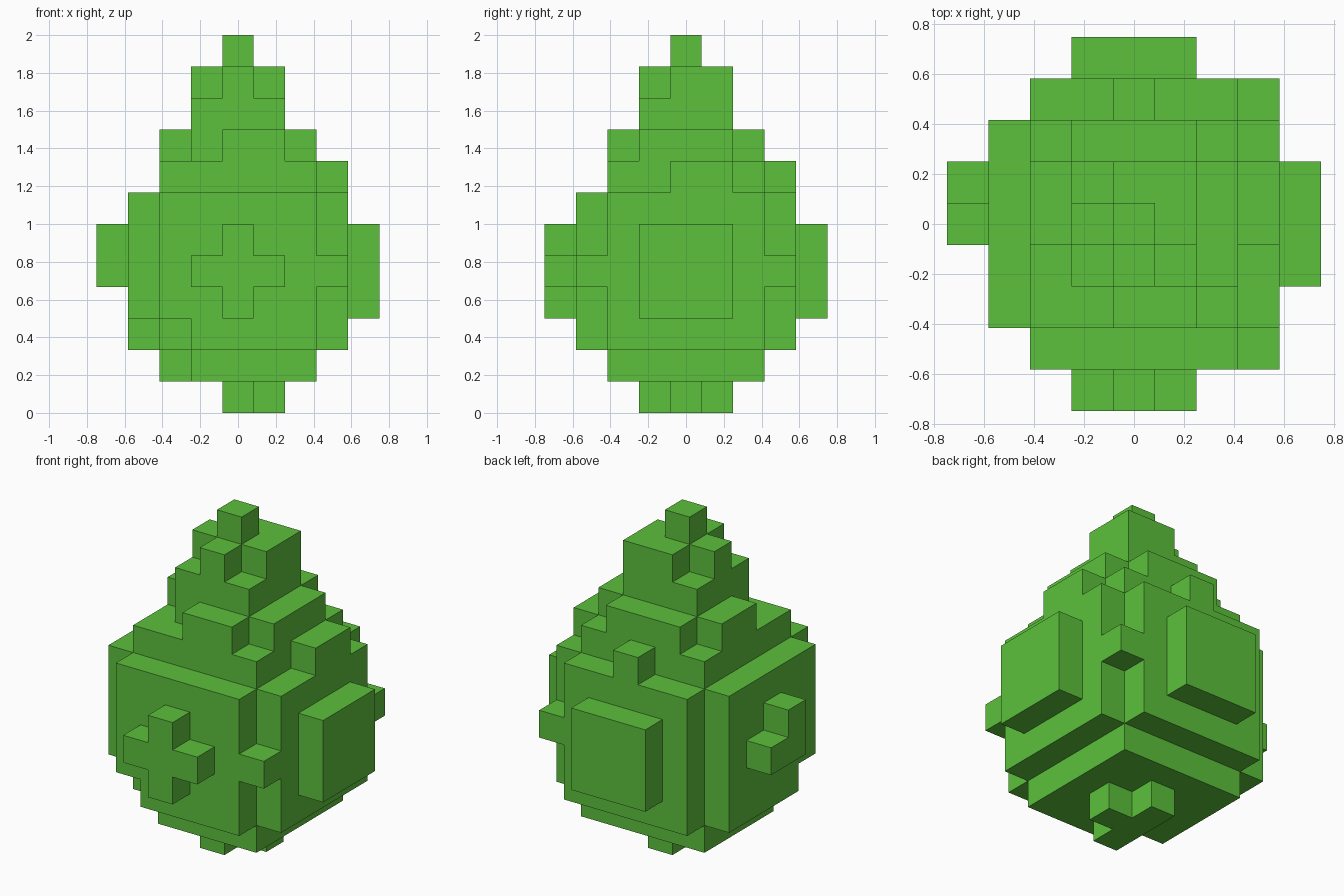
import bpy, bmesh
from mathutils import Vector

cube = bpy.data.objects.get("Cube")
if cube:
    bpy.data.objects.remove(cube, do_unlink=True)

U = 1 / 6  # edge length of one block

green = bpy.data.materials.new("leaf green")
green.use_nodes = True
colour = (0.107, 0.53, 0.045, 1)
green.diffuse_color = colour
bsdf = next(n for n in green.node_tree.nodes if n.type == 'BSDF_PRINCIPLED')
bsdf.inputs["Base Color"].default_value = colour


def box(x, y, z):
    """Blocks in inclusive index ranges; x and y are centred on 0, z starts at the floor."""
    return {(i, j, k) for i in range(x[0], x[1] + 1)
            for j in range(y[0], y[1] + 1) for k in range(z[0], z[1] + 1)}


def block(x, y, z):
    return {(x, y, z)}


two, one, belt = (-2, 2), (-1, 1), (3, 5)
parts = {}

# foot: a T of four blocks
parts["foot"] = box((0, 0), one, (0, 0)) | block(1, 0, 0)

# lower body: bottom plate with one corner cut away
parts["bottom_plate"] = box(two, two, (1, 1)) - block(-2, -2, 1)

# belly: square core with a slab on each side
parts["belly_core"] = box(two, two, (2, 6))
parts["left_slab"] = box((3, 3), two, (2, 6))
parts["right_slab"] = box((-3, -3), two, (2, 6)) - block(-3, -2, 2)
parts["back_slab"] = box(two, (3, 3), (2, 6))
parts["front_slab"] = box(two, (-3, -3), (2, 6)) - block(-2, -3, 2)
parts["corner_studs"] = block(3, -3, 4) | block(3, 3, 4)

# raised details on the belly
parts["left_panel"] = box((4, 4), one, belt)
parts["back_panel"] = box(one, (4, 4), belt)
parts["front_cross"] = box(one, (-4, -4), (4, 4)) | box((0, 0), (-4, -4), belt)
parts["right_hook"] = box((-4, -4), (0, 1), (4, 4)) | block(-4, 0, 5)

# shoulders: full square with small bumps, then a broken ring
parts["shoulder"] = box(two, two, (7, 7))
parts["shoulder_bumps"] = box((3, 3), (0, 1), (7, 7)) | block(0, 3, 7)
parts["collar"] = (box(one, one, (8, 8)) | box((0, 1), (-2, -2), (8, 8))
                   | box((2, 2), one, (8, 8)) | box(one, (2, 2), (8, 8))
                   | box((-2, -2), (0, 1), (8, 8)))

# neck with three corners cut, and the tip
parts["neck"] = box(one, one, (9, 10)) - {(1, -1, 10), (-1, -1, 10), (-1, 1, 10)}
parts["tip"] = block(0, 0, 11)

solid = set().union(*parts.values())


def build(name, cells):
    """Make only the block sides that face open air, merged into flat faces."""
    bm = bmesh.new()
    for cell in sorted(cells):
        centre = Vector(cell) + Vector((0, 0, 0.5))
        for axis in range(3):
            for sign in (-1, 1):
                n = Vector((0, 0, 0))
                n[axis] = sign
                if tuple(int(c + d) for c, d in zip(cell, n)) in solid:
                    continue
                a = Vector((0, 0, 0))
                a[(axis + 1) % 3] = 0.5
                b = n.cross(a)
                mid = centre + n / 2
                bm.faces.new([bm.verts.new((mid + o) * U)
                              for o in (a + b, b - a, -a - b, a - b)])
    bmesh.ops.remove_doubles(bm, verts=bm.verts, dist=U / 100)
    bmesh.ops.recalc_face_normals
    bmesh.ops.dissolve_limit(bm, angle_limit=0.01, verts=bm.verts, edges=bm.edges)
    mesh = bpy.data.meshes.new(name)
    bm.to_mesh(mesh)
    bm.free()
    mesh.materials.append(green)
    bpy.context.scene.collection.objects.link(bpy.data.objects.new(name, mesh))


for part_name, part_cells in parts.items():
    build(part_name, part_cells)
